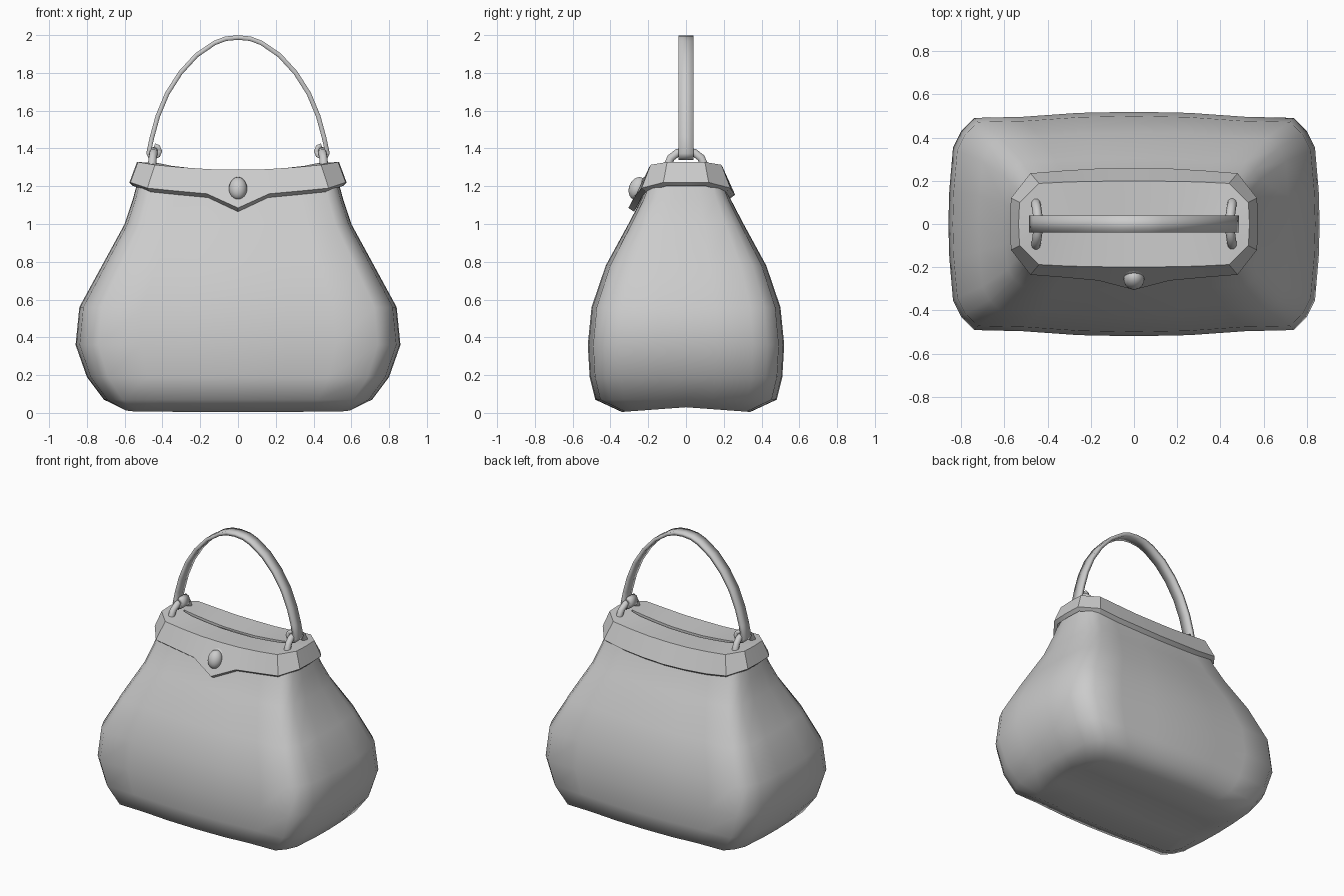
import bpy, bmesh, math
from mathutils import Vector

if "Cube" in bpy.data.objects:
    bpy.data.objects.remove(bpy.data.objects["Cube"])


def finish(ob, angle=30):
    bpy.ops.object.select_all(action='DESELECT')
    ob.select_set(True)
    bpy.context.view_layer.objects.active = ob
    bpy.ops.object.shade_smooth_by_angle(angle=math.radians(angle))
    return ob


def make(name, bm, angle=30):
    bmesh.ops.recalc_face_normals(bm, faces=bm.faces)
    me = bpy.data.meshes.new(name)
    bm.to_mesh(me)
    bm.free()
    ob = bpy.data.objects.new(name, me)
    bpy.context.collection.objects.link(ob)
    return finish(ob, angle)


def mirror_x(half):
    # half runs front to back on the +x side
    return half + [(-x, y, z) for x, y, z in reversed(half[1:-1])]


def loft(name, rings, cap_start, cap_end, angle=30):
    bm = bmesh.new()
    loops = [[bm.verts.new(p) for p in r] for r in rings]
    n = len(loops[0])
    for a, b in zip(loops, loops[1:]):
        for i in range(n):
            bm.faces.new((a[i], a[(i + 1) % n], b[(i + 1) % n], b[i]))
    if cap_start:
        bm.faces.new(loops[0])
    if cap_end:
        bm.faces.new(loops[-1])
    return make(name, bm, angle)


# Body: chamfered rectangular rings (half width, half depth, height)
section = [(0, 1), (.3, .99), (.6, .955), (.86, .945), (.93, .83),
           (.975, .68), (.995, .3), (1, 0)]
profile = [(.56, .13, .03), (.61, .34, .005), (.71, .48, .07), (.80, .51, .19),
           (.86, .52, .36), (.84, .50, .56), (.72, .425, .78), (.60, .305, 1.0),
           (.557, .237, 1.13), (.525, .19, 1.25)]
rings = []
for k, (a, b, z) in enumerate(profile):
    lift = .025 if k == 1 else 0          # hollow underside between the edges
    front = [(a * u, -b * v, z + lift * (1 - v)) for u, v in section]
    rings.append(mirror_x(front + [(x, -y, h) for x, y, h in reversed(front[:-1])]))
loft("bag_body", rings, True, False, 75)

# Frame band with pointed front flap, closed top and opening slit
bottom = [(0, -.305, 1.085), (.165, -.262, 1.16), (.33, -.247, 1.175), (.48, -.235, 1.19),
          (.57, -.12, 1.22), (.575, 0, 1.22), (.57, .12, 1.22), (.48, .235, 1.19),
          (.33, .247, 1.17), (.165, .257, 1.16), (0, .26, 1.155)]
top = [(0, -.20, 1.288), (.15, -.198, 1.29), (.3, -.195, 1.30), (.44, -.188, 1.313),
       (.53, -.10, 1.328), (.535, 0, 1.328), (.53, .10, 1.328), (.44, .188, 1.313),
       (.3, .195, 1.30), (.15, .198, 1.29), (0, .20, 1.288)]
lower = [(x * .965, y * .90, z - .02) for x, y, z in bottom]
inside = [(x * .93, y * .8, z - .03) for x, y, z in top]
slit = [(x * .8, y * .07, z - .005) for x, y, z in top]
deep = [(x, y, z - .04) for x, y, z in slit]
loft("frame_band", [mirror_x(r) for r in (inside, lower, bottom, top, slit, deep)],
     False, True, 25)

# Clasp: oval stone on a flat oval setting
for name, loc, scale in (("clasp_setting", (0, -.238, 1.183), (.06, .018, .075)),
                         ("clasp_stone", (0, -.256, 1.188), (.048, .046, .062))):
    bpy.ops.mesh.primitive_uv_sphere_add(segments=20, ring_count=12, radius=1, location=loc,
                                         rotation=(math.radians(-20), 0, 0))
    ob = bpy.context.object
    ob.name = name
    ob.scale = scale
    finish(ob, 60)


# Handle rings: tube arches standing on the top
def tube(name, pts, radius, sides=10):
    bm = bmesh.new()
    pts = [Vector(p) for p in pts]
    rings = []
    for i, p in enumerate(pts):
        t = (pts[min(i + 1, len(pts) - 1)] - pts[max(i - 1, 0)]).normalized()
        u = Vector((1, 0, 0))
        w = t.cross(u)
        rings.append([p + radius * (math.cos(q) * u + math.sin(q) * w)
                      for q in (2 * math.pi * j / sides for j in range(sides))])
    bm.free()
    return loft(name, rings, True, True, 50)


for side, s in (("left", -1), ("right", 1)):
    arch = [(.457, -.105, 1.27), (.455, -.098, 1.31), (.452, -.08, 1.35), (.447, -.045, 1.377),
            (.445, 0, 1.386)]
    arch += [(x, -y, z) for x, y, z in reversed(arch[:-1])]
    tube("handle_ring_" + side, [(s * x, y, z) for x, y, z in arch], .022)

# Handle: flat strap whose ends curl around the rings
half = [(0, 1.987), (.065, 1.981), (.125, 1.958), (.22, 1.893), (.305, 1.80), (.375, 1.69),
        (.425, 1.57), (.455, 1.46), (.474, 1.375), (.465, 1.357), (.445, 1.352), (.423, 1.363),
        (.413, 1.385), (.423, 1.408), (.443, 1.415)]
path = [(-x, z) for x, z in reversed(half[1:])] + half
bm = bmesh.new()
rows = [[bm.verts.new((x, y, z)) for y in (-.04, .04)] for x, z in path]
for a, b in zip(rows, rows[1:]):
    bm.faces.new((a[0], a[1], b[1], b[0]))
strap = make("handle_strap", bm, 50)
sol = strap.modifiers.new("thickness", 'SOLIDIFY')
sol.thickness = .024
sol.offset = 0
